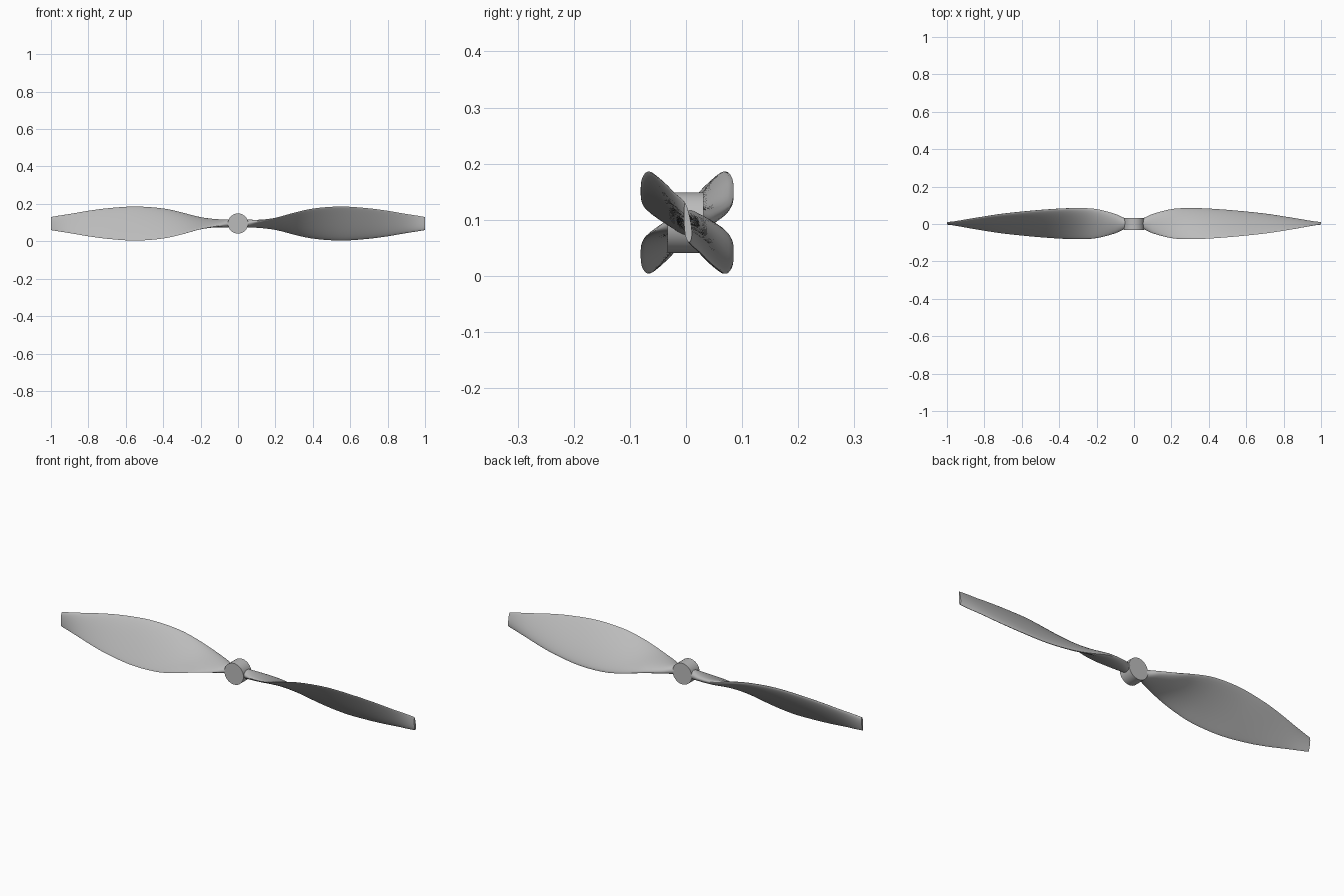
import bpy, bmesh, math
from mathutils import Matrix, Vector

cube = bpy.data.objects.get("Cube")
if cube:
    bpy.data.objects.remove(cube)

AXIS_Z = 0.095
HUB_RADIUS = 0.054

grey = bpy.data.materials.new("plain_grey")
grey.use_nodes = True
colour = (0.5, 0.5, 0.5, 1)
grey.diffuse_color = colour
grey.node_tree.nodes["Principled BSDF"].inputs["Base Color"].default_value = colour

# Blade stations: distance from axis, half chord, pitch in degrees, half thickness
STATIONS = [
    (0.02, 0.024, 5, 0.024),
    (0.05, 0.030, 8, 0.022),
    (0.10, 0.053, 13, 0.018),
    (0.20, 0.083, 21, 0.014),
    (0.30, 0.101, 35, 0.012),
    (0.40, 0.113, 45, 0.011),
    (0.55, 0.114, 53, 0.010),
    (0.70, 0.097, 57, 0.009),
    (0.80, 0.078, 61, 0.008),
    (0.90, 0.055, 68, 0.007),
    (1.00, 0.035, 84, 0.006),
]


def smooth_stations(points, steps):
    """Pass a smooth curve through the stations."""
    rows = [Vector(p) for p in points]
    result = []
    for i in range(len(rows) - 1):
        a, b = rows[i], rows[i + 1]
        before, after = rows[max(i - 1, 0)], rows[min(i + 2, len(rows) - 1)]
        span = b[0] - a[0]
        slope_a = (b - before) * (span / (b[0] - before[0]))
        slope_b = (after - a) * (span / (after[0] - a[0]))
        for k in range(steps):
            t = k / steps
            t2, t3 = t * t, t ** 3
            result.append(a * (2 * t3 - 3 * t2 + 1) + slope_a * (t3 - 2 * t2 + t)
                          + b * (3 * t2 - 2 * t3) + slope_b * (t3 - t2))
    return result + [rows[-1]]


def section(bm, station, sides=32):
    """Airfoil with a round nose at the rear and a thin front edge."""
    x, chord, pitch, thick = station
    angle = math.radians(pitch)
    along = Vector((0, math.cos(angle), -math.sin(angle)))
    across = Vector((0, math.sin(angle), math.cos(angle)))
    taper = 0.4 * min(1, x / 0.2)
    ring = []
    for i in range(sides):
        a = 2 * math.pi * i / sides
        u = math.cos(a)
        v = thick * math.sin(a) * (1 + taper * u)
        v += 0.04 * taper * chord * (1 - u * u)
        ring.append(bm.verts.new(Vector((x, 0.002, 0)) + along * chord * u + across * v))
    return ring


def finish(bm, name, place):
    bmesh.ops.recalc_face_normals(bm, faces=bm.faces)
    mesh = bpy.data.meshes.new(name)
    bm.to_mesh(mesh)
    bm.free()
    mesh.materials.append(grey)
    obj = bpy.data.objects.new(name, mesh)
    bpy.context.collection.objects.link(obj)
    obj.matrix_world = place
    bpy.ops.object.select_all(action="DESELECT")
    obj.select_set(True)
    bpy.context.view_layer.objects.active = obj
    bpy.ops.object.shade_smooth_by_angle(angle=math.radians(40))


def make_blade(name, turn):
    bm = bmesh.new()
    rings = [section(bm, s) for s in smooth_stations(STATIONS, 5)]
    for inner, outer in zip(rings, rings[1:]):
        for i in range(len(inner)):
            j = (i + 1) % len(inner)
            bm.faces.new((inner[i], inner[j], outer[j], outer[i]))
    bm.faces.new(rings[0])
    bm.faces.new(rings[-1])
    finish(bm, name, Matrix.Translation((0, 0, AXIS_Z)) @ Matrix.Rotation(turn, 4, "Y"))


# Two twisted blades, half a turn apart around the hub
make_blade("left_blade", 0)
make_blade("right_blade", math.pi)

# Hub
hub = bmesh.new()
bmesh.ops.create_cone(hub, cap_ends=True, segments=48, radius1=HUB_RADIUS,
                      radius2=HUB_RADIUS, depth=0.064)
finish(hub, "hub", Matrix.Translation((0, -0.001, AXIS_Z)) @ Matrix.Rotation(math.pi / 2, 4, "X"))
